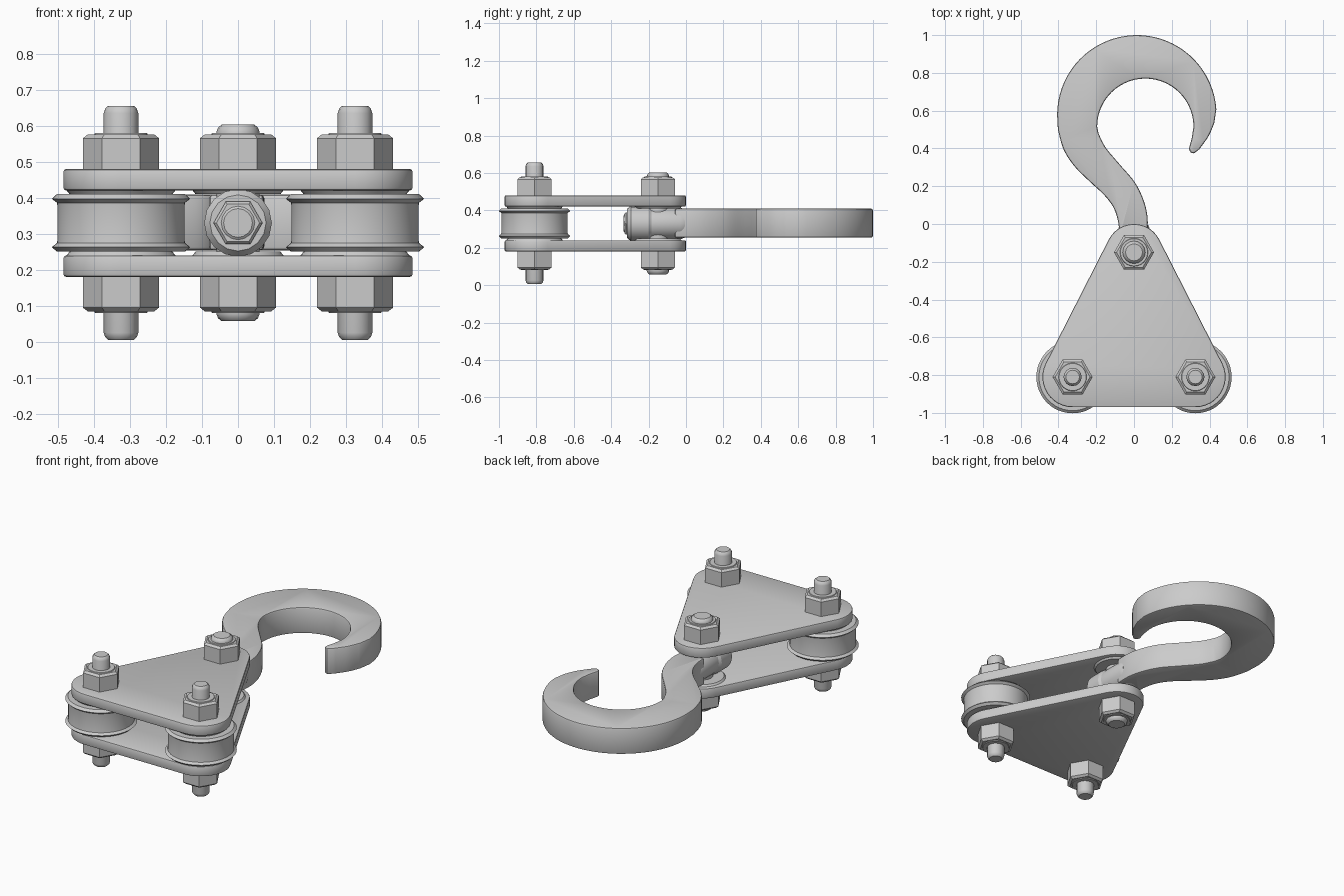
import bpy, bmesh, math
from mathutils import Matrix, Vector

if "Cube" in bpy.data.objects:
    bpy.data.objects.remove(bpy.data.objects["Cube"])

MID = 0.33                      # mid height of the whole block
BOLT_X, ROLL_Y, PIVOT_Y = 0.325, -0.81, -0.15


def finish(name, bm, bevel=0.0):
    bmesh.ops.recalc_face_normals(bm, faces=bm.faces[:])
    if bevel:
        edges = [e for e in bm.edges if e.calc_face_angle(0) > math.radians(60)]
        bmesh.ops.bevel(bm, geom=edges, offset=bevel, segments=2, profile=0.5, affect='EDGES')
    me = bpy.data.meshes.new(name)
    bm.to_mesh(me)
    bm.free()
    ob = bpy.data.objects.new(name, me)
    bpy.context.collection.objects.link(ob)
    bpy.ops.object.select_all(action='DESELECT')
    ob.select_set(True)
    bpy.context.view_layer.objects.active = ob
    bpy.ops.object.shade_smooth_by_angle(angle=math.radians(30))
    return ob


def lathe(name, profile, segs, matrix):
    """Solid of revolution from (radius, height) pairs, capped at both ends."""
    bm = bmesh.new()
    rings = [[bm.verts.new((r * math.cos(2 * math.pi * i / segs),
                            r * math.sin(2 * math.pi * i / segs), h))
              for i in range(segs)] for r, h in profile]
    for a, b in zip(rings, rings[1:]):
        for i in range(segs):
            j = (i + 1) % segs
            bm.faces.new((a[i], a[j], b[j], b[i]))
    bm.faces.new(rings[0])
    bm.faces.new(rings[-1])
    bm.transform(matrix)
    return finish(name, bm)


def prism(name, outline, z0, z1, bevel):
    bm = bmesh.new()
    low = [bm.verts.new((x, y, z0)) for x, y in outline]
    face = bm.faces.new(low)
    ext = bmesh.ops.extrude_face_region(bm, geom=[face])
    top = [v for v in ext['geom'] if isinstance(v, bmesh.types.BMVert)]
    bmesh.ops.translate(bm, verts=top, vec=(0, 0, z1 - z0))
    if not any(len(f.verts) == len(low) and all(v in low for v in f.verts) for f in bm.faces):
        bm.faces.new(low)
    return finish(name, bm, bevel)


def arc(cx, cy, r, a0, a1, n):
    return [(cx + r * math.cos(math.radians(a0 + (a1 - a0) * i / n)),
             cy + r * math.sin(math.radians(a0 + (a1 - a0) * i / n))) for i in range(n + 1)]


def smooth_path(pts, n=5):
    """Catmull-Rom curve through the points."""
    p = [Vector(q) for q in [pts[0]] + pts + [pts[-1]]]
    out = []
    for a, b, c, d in zip(p, p[1:], p[2:], p[3:]):
        for i in range(n):
            t = i / n
            q = 0.5 * (2 * b + (c - a) * t + (2 * a - 5 * b + 4 * c - d) * t ** 2
                       + (3 * b - a - 3 * c + d) * t ** 3)
            out.append((q.x, q.y))
    return out + [tuple(pts[-1])]


def at(x, y, side=1):
    return Matrix.Translation((x, y, MID)) @ Matrix.Diagonal((1, 1, side, 1))


STATIONS = {"left": (-BOLT_X, ROLL_Y), "right": (BOLT_X, ROLL_Y), "pivot": (0, PIVOT_Y)}
tilt = math.degrees(math.atan2(BOLT_X, PIVOT_Y - ROLL_Y))

# rounded triangular side plates
plate = (arc(0, PIVOT_Y, 0.15, tilt, 180 - tilt, 12)
         + arc(-BOLT_X, ROLL_Y, 0.16, 180 - tilt, 270, 12)
         + arc(BOLT_X, ROLL_Y, 0.16, -90, tilt, 12))
for side, word in ((1, "upper"), (-1, "lower")):
    z = sorted((MID + side * 0.09, MID + side * 0.15))
    prism(word + "_plate", plate, z[0], z[1], 0.008)
    for place, (x, y) in STATIONS.items():
        # raised boss on the inner plate face
        r = 0.13 if place == "pivot" else 0.155
        lathe(f"{word}_{place}_boss", [(r - 0.012, 0.08), (r, 0.095)], 32, at(x, y, side))
        # chamfered hex nut with a round shoulder
        lathe(f"{word}_{place}_nut_body", [(0.106, 0.145), (0.106, 0.235), (0.092, 0.246)],
              6, at(x, y, side))
        lathe(f"{word}_{place}_nut_shoulder", [(0.078, 0.24), (0.072, 0.25)], 24, at(x, y, side))

# bolts
for place, (x, y) in STATIONS.items():
    h, r = (0.273, 0.06) if place == "pivot" else (0.325, 0.048)
    half = [(r, h - 0.02), (r * 0.92, h - 0.008), (r * 0.75, h)]
    lathe(place + "_bolt", [(a, -b) for a, b in half[::-1]] + half, 16, at(x, y))

# flanged rollers
for place in ("left", "right"):
    half = [(0.177, 0.05), (0.178, 0.056), (0.192, 0.067), (0.178, 0.08)]
    lathe(place + "_roller", [(a, -b) for a, b in half[::-1]] + half, 48, at(*STATIONS[place]))

# swivel collar and end nut, lying along y
along_y = Matrix.Translation((0, 0, MID)) @ Matrix.Rotation(math.radians(-90), 4, 'X')
lathe("swivel_collar", [(0.078, -0.315), (0.094, -0.295), (0.094, -0.20), (0.085, -0.185),
                        (0.085, -0.03), (0.075, -0.005)], 16, along_y)
lathe("shank_nut", [(0.06, -0.33), (0.068, -0.322), (0.068, -0.30)], 6, along_y)
lathe("shank_end", [(0.04, -0.335), (0.048, -0.329), (0.048, -0.30)], 16, along_y)

# hook: inner edge up, round the tip, then back along the outer edge
inner = smooth_path([(0.07, -0.06), (0.072, 0.03), (0.053, 0.12), (0.005, 0.22),
                     (-0.075, 0.315), (-0.15, 0.405), (-0.188, 0.48)])
inner += arc(0.06, 0.515, 0.255, 180, 0, 28)
inner += [(0.306, 0.455), (0.291, 0.40), (0.298, 0.378), (0.318, 0.374)]
outer = smooth_path([(0.345, 0.395), (0.395, 0.465), (0.425, 0.535)])
outer += arc(0.015, 0.578, 0.422, 4, 180, 36)
outer += smooth_path([(-0.403, 0.50), (-0.373, 0.395), (-0.315, 0.305), (-0.235, 0.225),
                      (-0.155, 0.15), (-0.105, 0.08), (-0.082, 0.0), (-0.08, -0.06)])
prism("hook", inner + outer, MID - 0.076, MID + 0.079, 0.01)
